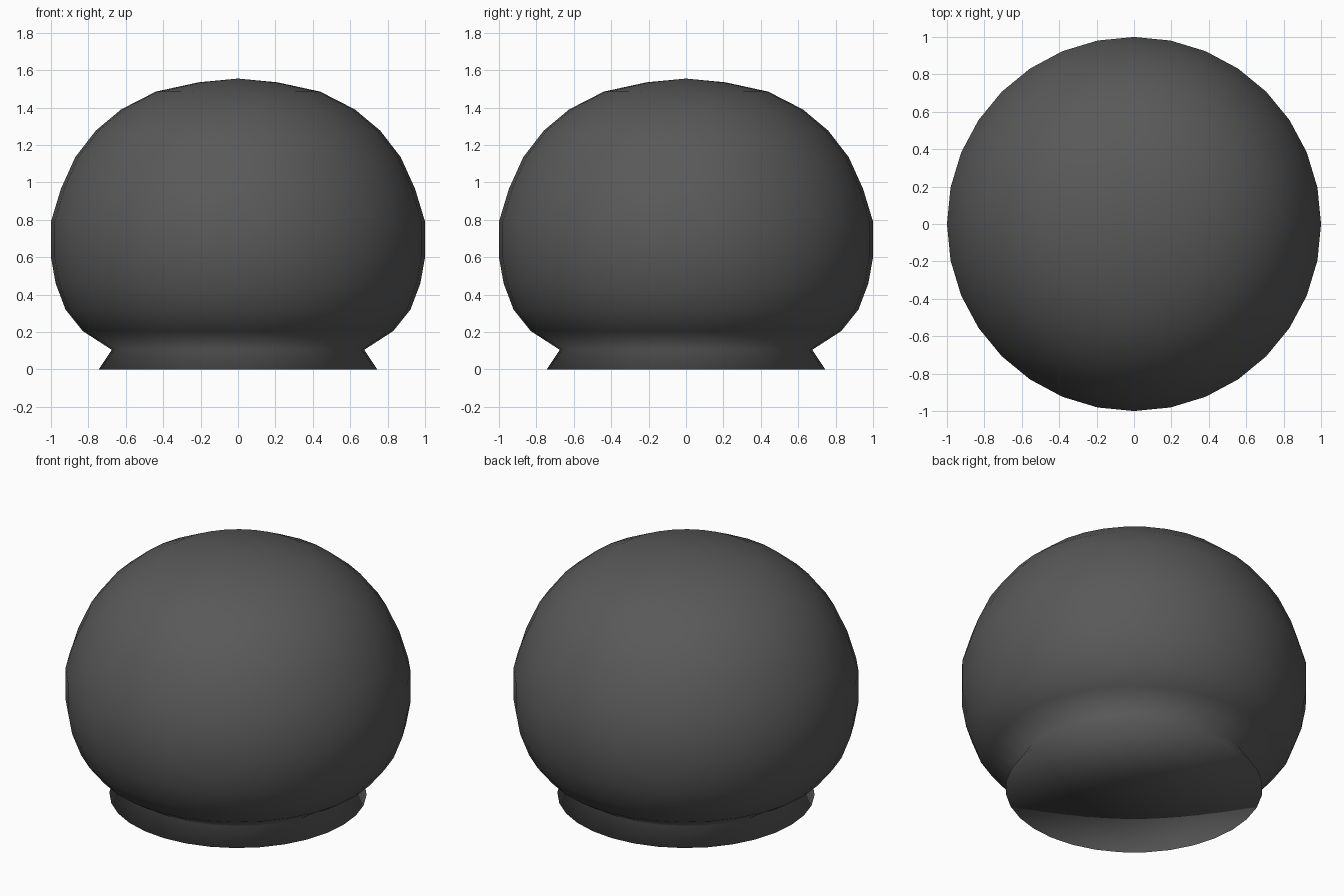
import bpy, bmesh, math

if "Cube" in bpy.data.objects:
    bpy.data.objects.remove(bpy.data.objects["Cube"])

SIDES = 32

# Half profile (radius, height) from the foot rim up to the last ring below the apex
PROFILE = [(0.745, 0.0), (0.675, 0.105), (0.83, 0.205), (0.922, 0.32),
           (0.975, 0.46), (1.0, 0.6), (1.0, 0.79), (0.947, 0.965),
           (0.87, 1.135), (0.76, 1.277), (0.625, 1.39), (0.44, 1.485),
           (0.21, 1.535)]
TOP = 1.555

bm = bmesh.new()

# Rings of the turned body
rings = []
for r, z in PROFILE:
    rings.append([bm.verts.new((r * math.cos(2 * math.pi * i / SIDES),
                                r * math.sin(2 * math.pi * i / SIDES), z))
                  for i in range(SIDES)])

# Side walls
for low, high in zip(rings, rings[1:]):
    for i in range(SIDES):
        j = (i + 1) % SIDES
        bm.faces.new((low[i], low[j], high[j], high[i]))

# Closed underside and crown, both fanned to a centre point
base = bm.verts.new((0, 0, 0))
apex = bm.verts.new((0, 0, TOP))
for i in range(SIDES):
    j = (i + 1) % SIDES
    bm.faces.new((rings[0][j], rings[0][i], base))
    bm.faces.new((rings[-1][i], rings[-1][j], apex))

# Smooth shading everywhere, including across the foot rim
for f in bm.faces:
    f.smooth = True

mesh = bpy.data.meshes.new("round_knob")
bm.to_mesh(mesh)
bm.free()
knob = bpy.data.objects.new("round_knob", mesh)
bpy.context.collection.objects.link(knob)

# Dark grey finish
mat = bpy.data.materials.new("dark_grey")
mat.diffuse_color = (0.1, 0.1, 0.1, 1)
mat.use_nodes = True
mat.node_tree.nodes["Principled BSDF"].inputs["Base Color"].default_value = mat.diffuse_color
mesh.materials.append(mat)
